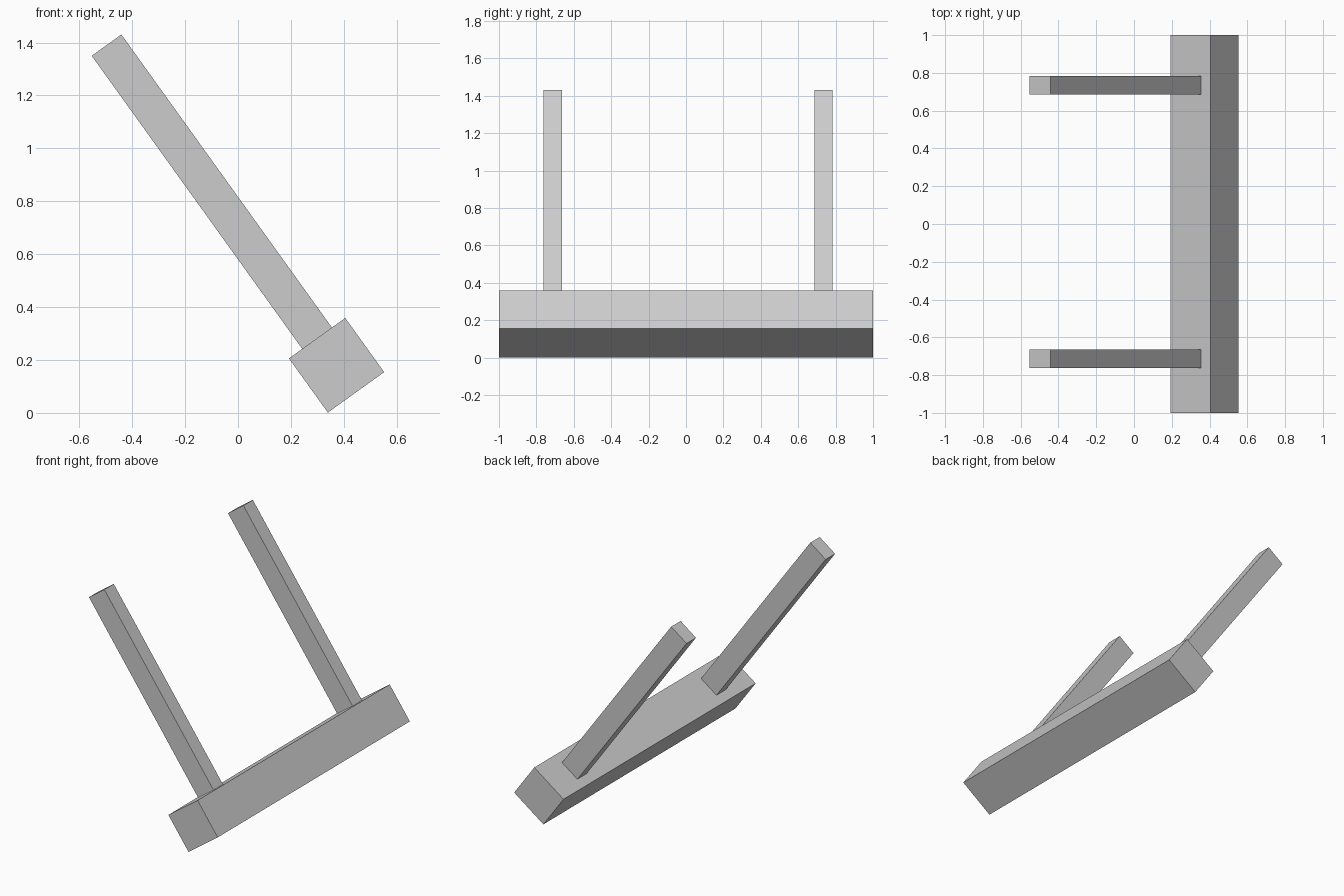
import bpy
from math import radians
from mathutils import Matrix, Vector

old = bpy.data.objects.get("Cube")
if old:
    bpy.data.objects.remove(old, do_unlink=True)

# Single plain grey
GREY = (0.604, 0.604, 0.604, 1.0)
grey = bpy.data.materials.new("plain_grey")
grey.use_nodes = True
grey.diffuse_color = GREY
grey.node_tree.nodes["Principled BSDF"].inputs["Base Color"].default_value = GREY

# Tilted frame through the centre of the beam
FRAME = Matrix.Translation((0.3725, 0, 0.18)) @ Matrix.Rotation(radians(-35.7), 4, 'Y')


def tilted_box(name, size, centre):
    """Box given in the tilted frame."""
    bpy.ops.mesh.primitive_cube_add(size=1)
    box = bpy.context.object
    box.name = name
    box.data.transform(Matrix.Diagonal((*size, 1)))
    box.matrix_world = FRAME @ Matrix.Translation(Vector(centre))
    box.data.materials.append(grey)
    return box


# Long beam at the base
BEAM_W, BEAM_H = 0.262, 0.252
tilted_box("beam", (BEAM_W, 2.0, BEAM_H), (0, 0, 0))

# Two posts standing on the beam's upper face
POST_TOP = 1.49
length = POST_TOP - BEAM_H / 2
for name, y in (("front_post", -0.713), ("back_post", 0.735)):
    tilted_box(name, (0.138, 0.098, length), (0, y, POST_TOP - length / 2))
